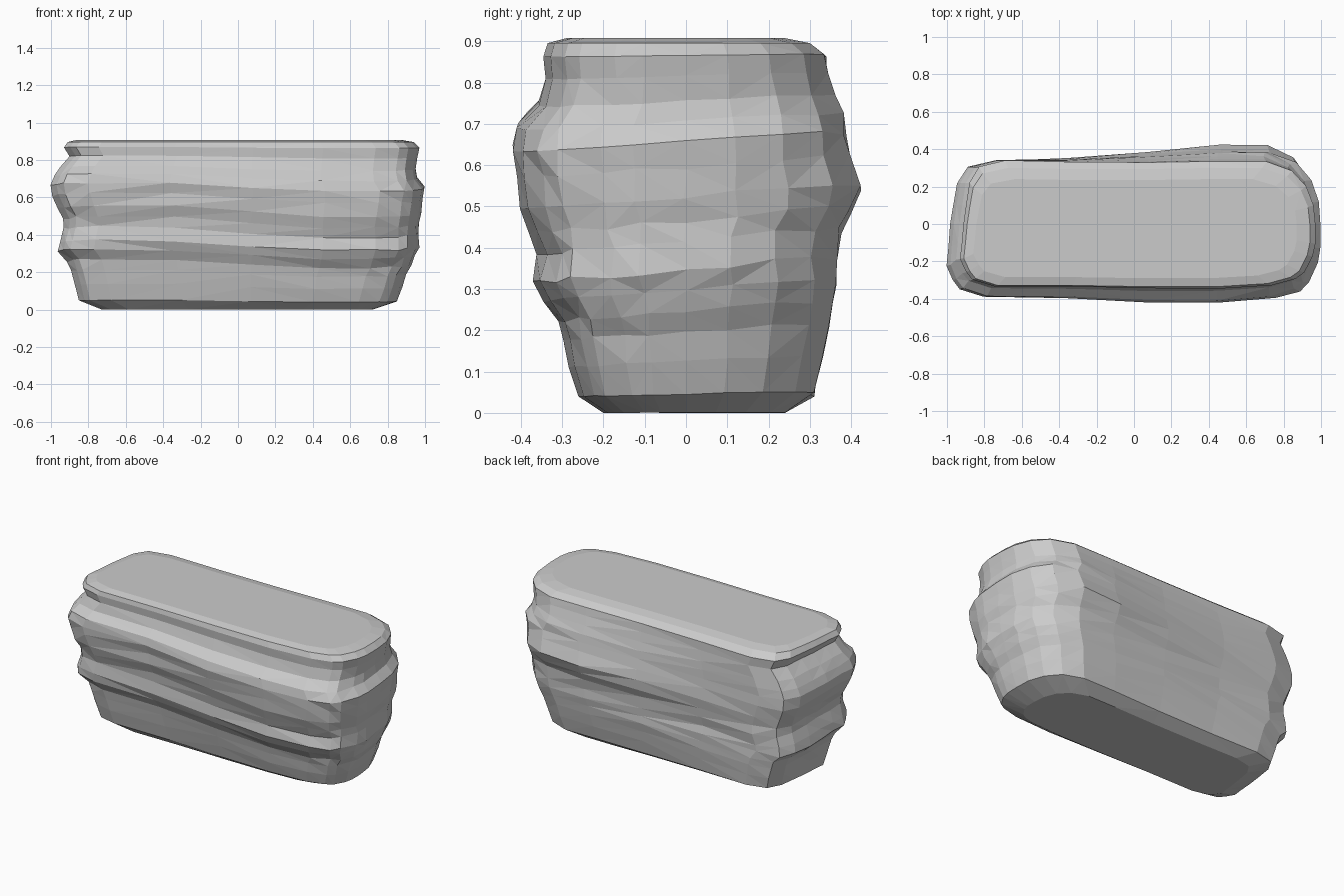
import bpy
import bmesh
import math
import random

random.seed(4)

if "Cube" in bpy.data.objects:
    bpy.data.objects.remove(bpy.data.objects["Cube"], do_unlink=True)

# Layers of the weathered block: height, left end, right end, front, back
LAYERS = [
    (0.005, 0.73, 0.72, 0.20, 0.24),
    (0.05, 0.85, 0.85, 0.26, 0.31),
    (0.13, 0.87, 0.88, 0.285, 0.33),
    (0.2, 0.89, 0.90, 0.30, 0.35),
    (0.25, 0.91, 0.93, 0.31, 0.36),
    (0.3, 0.96, 0.95, 0.35, 0.365),
    (0.35, 0.95, 0.97, 0.37, 0.36),
    (0.42, 0.93, 0.97, 0.36, 0.37),
    (0.47, 0.93, 0.97, 0.38, 0.40),
    (0.53, 0.96, 0.98, 0.40, 0.42),
    (0.6, 0.99, 0.99, 0.41, 0.395),
    (0.66, 1.0, 1.0, 0.42, 0.385),
    (0.71, 0.98, 0.96, 0.41, 0.38),
    (0.76, 0.95, 0.95, 0.36, 0.36),
    (0.82, 0.90, 0.96, 0.34, 0.345),
    (0.87, 0.93, 0.97, 0.345, 0.335),
    (0.9, 0.91, 0.94, 0.335, 0.30),
    (0.912, 0.86, 0.87, 0.29, 0.24),
]

# Plan outline shared by all layers, as fractions of the layer's reach
FRONT = [(-0.93, -0.87), (-0.8, -0.98), (-0.36, -0.98), (0.08, -1.0),
         (0.47, -1.0), (0.76, -0.95), (0.89, -0.85)]
LEFT_END = [(0.94, -0.75), (0.985, -0.5), (1.0, -0.3), (1.0, 0.0),
            (0.99, 0.3), (0.95, 0.6), (0.87, 0.85)]
BACK = [(0.73, 1.0), (0.47, 1.0), (0.08, 0.98), (-0.36, 0.98), (-0.74, 1.0)]
RIGHT_END = [(-0.89, 0.9), (-0.945, 0.65), (-0.965, 0.3), (-0.98, 0.0),
             (-0.99, -0.3), (-1.0, -0.55), (-0.965, -0.75)]
OUTLINE = FRONT + LEFT_END + BACK + RIGHT_END


def smooth(t):
    t = max(0.0, min(1.0, t))
    return t * t * (3 - 2 * t)


def mix(a, b, t):
    return a + (b - a) * t


def surface_point(layer, u, v):
    """Place one outline point on a layer, with folds that drift along x."""
    z, right, left, front, back = layer
    wave = math.sin(math.pi * min(z / 0.9, 1.0))
    x = u * (left if u > 0 else right)
    if v < 0:
        plain = mix(0.27, 0.33, z)
        strength = mix(0.8, 1.0, smooth(u + 0.6))
        reach = mix(plain, front, strength) if 0.1 < z < 0.88 else front
        z += 0.06 * wave * v * (smooth(u + 0.5) - 0.5)
    else:
        plain = mix(0.315, 0.345, z)
        strength = mix(0.1, 1.0, smooth(u / 1.2 + 0.6))
        reach = mix(plain, back, strength) if 0.1 < z < 0.88 else back
        z += 0.04 * wave * v * u
    y = v * reach
    rough = 0.007 * wave
    return (x + random.uniform(-rough, 0), y + random.uniform(-rough, rough),
            z + random.uniform(-rough, rough))


# Stone block: stacked rings, capped and split into facets
bm = bmesh.new()
rings = [[bm.verts.new(surface_point(layer, u, v)) for u, v in OUTLINE]
         for layer in LAYERS]
count = len(OUTLINE)
for low, high in zip(rings, rings[1:]):
    for i in range(count):
        j = (i + 1) % count
        bm.faces.new((low[i], low[j], high[j], high[i]))
bm.faces.new(list(reversed(rings[0])))
bm.faces.new(rings[-1])
bmesh.ops.triangulate(bm, faces=[f for f in bm.faces if len(f.verts) == 4])
bmesh.ops.recalc_face_normals(bm, faces=bm.faces[:])

# Stand the block on the ground
base = min(vert.co.z for vert in bm.verts)
for vert in bm.verts:
    vert.co.z -= base

mesh = bpy.data.meshes.new("stone_block")
bm.to_mesh(mesh)
bm.free()
block = bpy.data.objects.new("stone_block", mesh)
bpy.context.collection.objects.link(block)

# Plain grey stone
stone = bpy.data.materials.new("grey_stone")
stone.use_nodes = True
grey = (0.6, 0.6, 0.6, 1.0)
stone.diffuse_color = grey
stone.node_tree.nodes["Principled BSDF"].inputs["Base Color"].default_value = grey
mesh.materials.append(stone)
